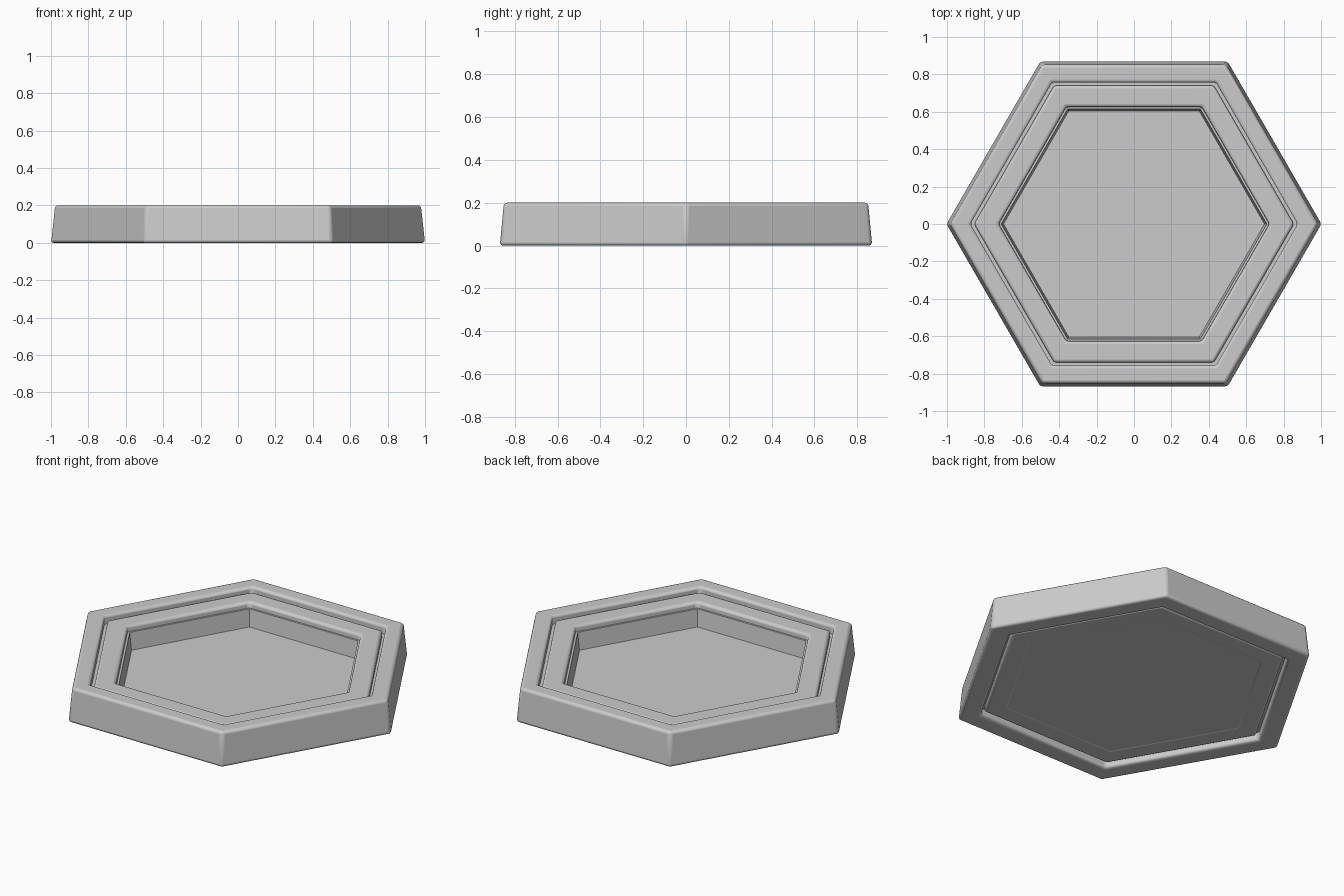
import bpy, bmesh
from math import cos, sin, pi, radians

if "Cube" in bpy.data.objects:
    bpy.data.objects.remove(bpy.data.objects["Cube"])


def hex_ring(name, profile, bevel):
    """Sweep a closed (corner radius, z) profile round a hexagon."""
    bm = bmesh.new()
    loops = [[bm.verts.new((r * cos(k * pi / 3), r * sin(k * pi / 3), z))
              for r, z in profile] for k in range(6)]
    n = len(profile)
    for k in range(6):
        a, b = loops[k], loops[(k + 1) % 6]
        for i in range(n):
            j = (i + 1) % n
            bm.faces.new((a[i], b[i], b[j], a[j]))
    finish(name, bm, bevel)


def hex_plate(name, radius, z0, z1):
    bm = bmesh.new()
    ring = [bm.verts.new((radius * cos(k * pi / 3), radius * sin(k * pi / 3), z0))
            for k in range(6)]
    face = bm.faces.new(ring)
    ext = bmesh.ops.extrude_face_region(bm, geom=[face])
    for v in ext["geom"]:
        if isinstance(v, bmesh.types.BMVert):
            v.co.z = z1
    finish(name, bm, 0)


def finish(name, bm, bevel):
    bmesh.ops.recalc_face_normals(bm, faces=bm.faces)
    mesh = bpy.data.meshes.new(name)
    bm.to_mesh(mesh)
    bm.free()
    ob = bpy.data.objects.new(name, mesh)
    bpy.context.collection.objects.link(ob)
    if bevel:
        mod = ob.modifiers.new("soft_edges", 'BEVEL')
        mod.width = bevel
        mod.segments = 3
        mod.limit_method = 'ANGLE'
        mod.angle_limit = radians(25)
    bpy.ops.object.select_all(action='DESELECT')
    ob.select_set(True)
    bpy.context.view_layer.objects.active = ob
    bpy.ops.object.shade_smooth_by_angle(angle=radians(35))


# Tapered outer frame
hex_ring("outer_frame", [(1.004, 0), (0.982, 0.2), (0.875, 0.2), (0.875, 0)], 0.015)

# Slightly lower inner frame
hex_ring("inner_frame", [(0.855, 0.02), (0.855, 0.18), (0.725, 0.18), (0.715, 0.02)], 0.015)

# Web closing the groove between the two frames
hex_ring("groove_web", [(0.885, 0.05), (0.885, 0.15), (0.84, 0.15), (0.84, 0.05)], 0)

# Thin liner against the inner wall
hex_ring("inner_liner", [(0.73, 0.022), (0.73, 0.145), (0.71, 0.145), (0.695, 0.022)], 0)

# Floor panel
hex_plate("floor_panel", 0.71, 0.022, 0.043)
